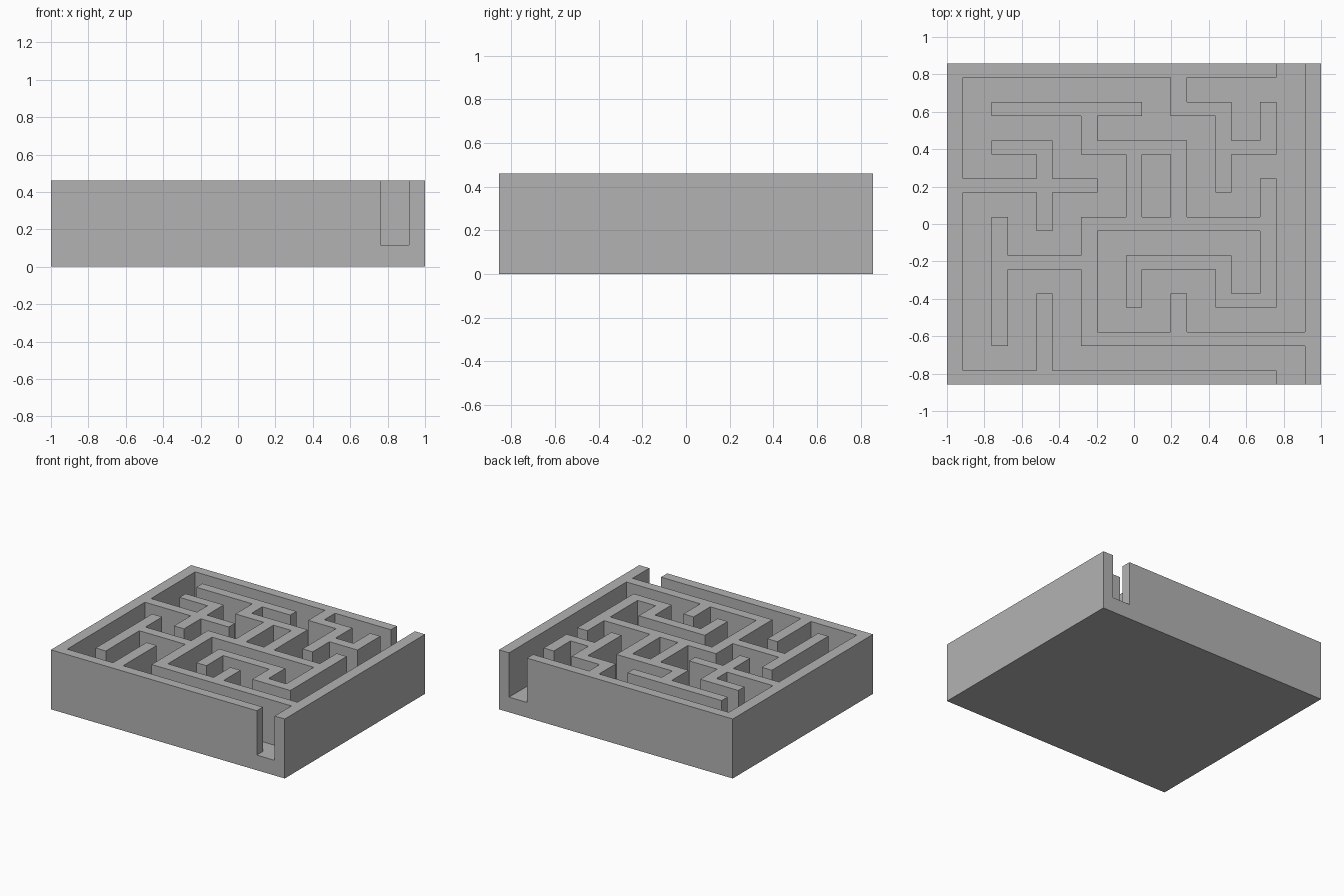
import bpy
import bmesh

cube = bpy.data.objects.get("Cube")
if cube:
    bpy.data.objects.remove(cube, do_unlink=True)

CELLS = 8
HALF_X, HALF_Y = 1.0, 0.857
WALL_X, WALL_Y = 0.0865, 0.075
FLOOR_Z, TOP_Z = 0.117, 0.46

# Wall centre lines, as runs through the maze's grid posts (column, row)
WALLS = [
    # outer frame, open at the front and back of the last column
    "70 00 08 78", "80 88",
    # branches of the frame
    "58 57 67 65", "66 76 77", "05 35", "24 26 16", "20 22", "81 31 34 44 46",
    # inner walls
    "17 47", "37 36 56 54 74", "75 72 62 63 43 42",
    "33 13", "14 11", "51 52", "34 54",
]


def grid_lines(half, wall):
    """Alternating wall and corridor edges along one axis."""
    pitch = (2 * half - wall) / CELLS
    return [-half + pitch * (i // 2) + wall * (i % 2) for i in range(2 * CELLS + 2)]


def wall_cells():
    """Cells of the fine grid that carry a wall."""
    cells = set()
    for run in WALLS:
        posts = [(2 * int(p[0]), 2 * int(p[1])) for p in run.split()]
        for (ax, ay), (bx, by) in zip(posts, posts[1:]):
            for x in range(min(ax, bx), max(ax, bx) + 1):
                for y in range(min(ay, by), max(ay, by) + 1):
                    cells.add((x, y))
    return cells


def raise_faces(bm, faces, height):
    """Extrude a face region straight up and return its new top faces."""
    out = bmesh.ops.extrude_face_region(bm, geom=faces)["geom"]
    for v in out:
        if isinstance(v, bmesh.types.BMVert):
            v.co.z += height
    return [f for f in out if isinstance(f, bmesh.types.BMFace)]


# Flat grid of wall and corridor cells
bm = bmesh.new()
xs, ys = grid_lines(HALF_X, WALL_X), grid_lines(HALF_Y, WALL_Y)
verts = [[bm.verts.new((x, y, 0)) for y in ys] for x in xs]
is_wall = bm.faces.layers.int.new("is_wall")
solid = wall_cells()
for i in range(len(xs) - 1):
    for j in range(len(ys) - 1):
        face = bm.faces.new((verts[i][j], verts[i + 1][j],
                             verts[i + 1][j + 1], verts[i][j + 1]))
        face[is_wall] = int((i, j) in solid)

# Base slab: keep a copy of the grid as the underside
under = bmesh.ops.duplicate(bm, geom=bm.verts[:] + bm.edges[:] + bm.faces[:])["geom"]
under_faces = [f for f in under if isinstance(f, bmesh.types.BMFace)]
under_set = set(under_faces)
upper = raise_faces(bm, [f for f in bm.faces if f not in under_set], FLOOR_Z)

# Walls rise from the slab
raise_faces(bm, [f for f in upper if f[is_wall]], TOP_Z - FLOOR_Z)

# Weld the underside and merge flat areas into clean faces
bmesh.ops.remove_doubles(bm, verts=bm.verts[:], dist=0.0001)
bmesh.ops.recalc_face_normals(bm, faces=bm.faces[:])
bmesh.ops.dissolve_limit(bm, angle_limit=0.01, verts=bm.verts[:], edges=bm.edges[:])
bm.faces.layers.int.remove(bm.faces.layers.int["is_wall"])

mesh = bpy.data.meshes.new("maze_block")
bm.to_mesh(mesh)
bm.free()
maze = bpy.data.objects.new("maze_block", mesh)
bpy.context.collection.objects.link(maze)

# Plain grey
grey = bpy.data.materials.new("plain_grey")
grey.use_nodes = True
colour = (0.45, 0.45, 0.45, 1)
grey.diffuse_color = colour
grey.node_tree.nodes["Principled BSDF"].inputs["Base Color"].default_value = colour
mesh.materials.append(grey)
